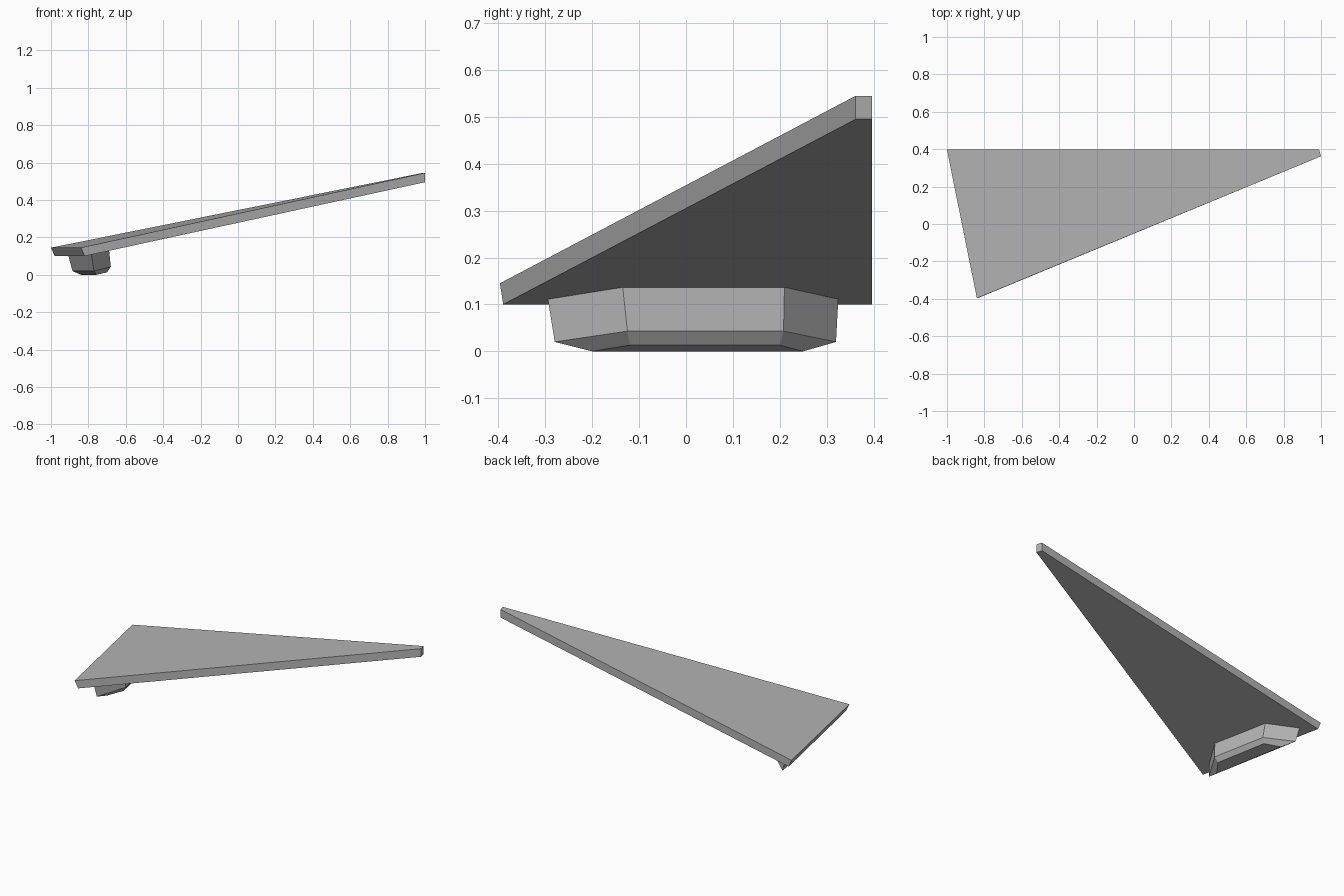
import bpy
import bmesh

cube = bpy.data.objects.get("Cube")
if cube:
    bpy.data.objects.remove(cube, do_unlink=True)

# One grey for the whole model
grey = bpy.data.materials.new("plain grey")
grey.use_nodes = True
colour = (0.45, 0.45, 0.45, 1)
grey.diffuse_color = colour
grey.node_tree.nodes["Principled BSDF"].inputs["Base Color"].default_value = colour


def loft(name, rings):
    """Join closed rings of points, lowest first, into a capped flat-faced solid."""
    bm = bmesh.new()
    loops = [[bm.verts.new(p) for p in ring] for ring in rings]
    n = len(loops[0])
    for low, high in zip(loops, loops[1:]):
        for i in range(n):
            j = (i + 1) % n
            bm.faces.new((low[i], low[j], high[j], high[i]))
    bm.faces.new(loops[0][::-1])
    bm.faces.new(loops[-1])
    bmesh.ops.recalc_face_normals(bm, faces=bm.faces)
    mesh = bpy.data.meshes.new(name)
    bm.to_mesh(mesh)
    bm.free()
    mesh.materials.append(grey)
    obj = bpy.data.objects.new(name, mesh)
    bpy.context.collection.objects.link(obj)
    return obj


# Tapered sloping panel with a slanted low end
loft("wing_panel", [
    [(-0.98, 0.397, 0.1), (-0.82, -0.39, 0.1), (1, 0.362, 0.495), (0.99, 0.397, 0.495)],
    [(-1, 0.397, 0.145), (-0.84, -0.397, 0.145), (1, 0.362, 0.545), (0.99, 0.397, 0.545)],
])

# Trapezoid pod under the low end, with a chamfered bottom
loft("pod", [
    [(-0.84, 0.25, 0), (-0.757, -0.2, 0), (-0.7, -0.12, 0.013), (-0.76, 0.2, 0.013)],
    [(-0.885, 0.32, 0.02), (-0.77, -0.28, 0.02), (-0.68, -0.125, 0.043), (-0.745, 0.208, 0.043)],
    [(-0.91, 0.325, 0.113), (-0.785, -0.295, 0.113), (-0.69, -0.135, 0.137), (-0.76, 0.21, 0.137)],
])
